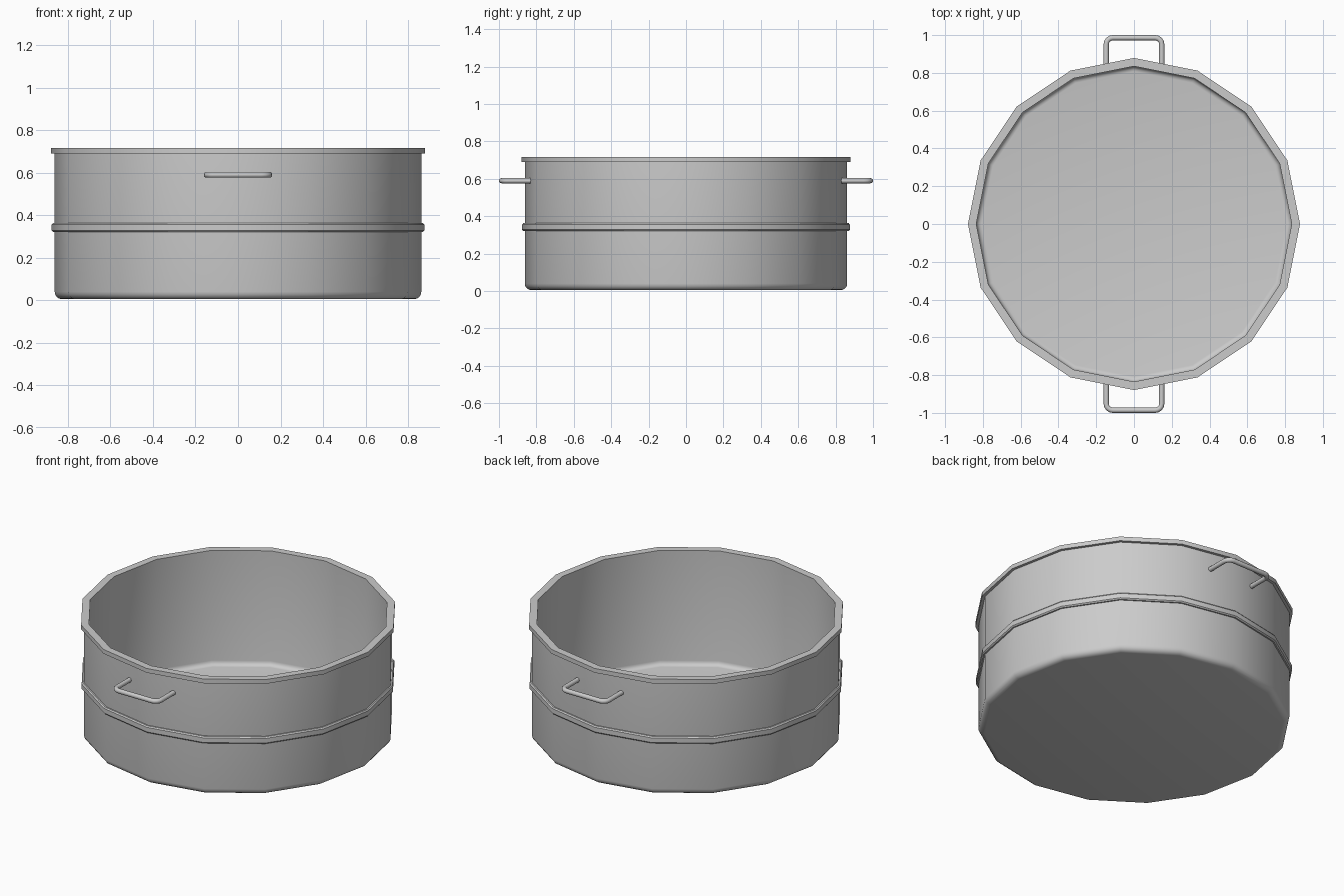
import bpy, bmesh, math
from mathutils import Vector

if "Cube" in bpy.data.objects:
    bpy.data.objects.remove(bpy.data.objects["Cube"])

SIDES = 16


def finish(name, bm, angle=30):
    bmesh.ops.remove_doubles(bm, verts=bm.verts, dist=1e-5)
    bmesh.ops.recalc_face_normals(bm, faces=bm.faces)
    me = bpy.data.meshes.new(name)
    bm.to_mesh(me)
    bm.free()
    ob = bpy.data.objects.new(name, me)
    bpy.context.collection.objects.link(ob)
    bpy.ops.object.select_all(action='DESELECT')
    ob.select_set(True)
    bpy.context.view_layer.objects.active = ob
    bpy.ops.object.shade_smooth_by_angle(angle=math.radians(angle))
    return ob


def lathe(name, profile, closed=False):
    """Revolve an (r, z) profile into a 16-sided body; open ends get capped."""
    bm = bmesh.new()
    rings = []
    for r, z in profile:
        rings.append([bm.verts.new((r * math.cos(2 * math.pi * i / SIDES),
                                    r * math.sin(2 * math.pi * i / SIDES), z))
                      for i in range(SIDES)])
    pairs = list(zip(rings, rings[1:]))
    if closed:
        pairs.append((rings[-1], rings[0]))
    for a, b in pairs:
        for i in range(SIDES):
            j = (i + 1) % SIDES
            bm.faces.new((a[i], a[j], b[j], b[i]))
    if not closed:
        bm.faces.new(rings[0])
        bm.faces.new(rings[-1])
    return finish(name, bm)


def corner(cx, cy, r, a0, a1, steps=4):
    return [(cx + r * math.cos(math.radians(a0 + (a1 - a0) * k / steps)),
             cy + r * math.sin(math.radians(a0 + (a1 - a0) * k / steps)))
            for k in range(steps + 1)]


# Pot body: rounded base, straight wall, flush inner wall and floor
outer = corner(0.827, 0.040, 0.035, -90, 0)
inner = corner(0.808, 0.046, 0.027, 0, -90)
lathe("pot_body", outer + [(0.862, 0.705), (0.835, 0.705)] + inner)

# Square rim around the opening
lathe("rim", [(0.835, 0.69), (0.879, 0.69), (0.879, 0.716), (0.835, 0.716)], closed=True)

# Raised band around the middle
lathe("middle_band", [(0.85, 0.321), (0.870, 0.321), (0.876, 0.328),
                      (0.876, 0.356), (0.870, 0.363), (0.85, 0.363)], closed=True)


# Loop handles: round rod swept along a U path
def handle(name, side):
    rod, n, z = 0.014, 12, 0.59
    path = [(-0.147, 0.825)] + corner(-0.112, 0.951, 0.035, 180, 90) \
        + corner(0.112, 0.951, 0.035, 90, 0) + [(0.147, 0.825)]
    pts = [Vector((x, y * side, z)) for x, y in path]
    bm = bmesh.new()
    rings = []
    for k, p in enumerate(pts):
        t = (pts[min(k + 1, len(pts) - 1)] - pts[max(k - 1, 0)]).normalized()
        if k in (0, 1):
            t = (pts[1] - pts[0]).normalized()
        if k >= len(pts) - 2:
            t = (pts[-1] - pts[-2]).normalized()
        u = t.cross(Vector((0, 0, 1)))
        rings.append([bm.verts.new(p + u * rod * math.cos(2 * math.pi * i / n)
                                   + Vector((0, 0, rod * math.sin(2 * math.pi * i / n))))
                      for i in range(n)])
    for a, b in zip(rings, rings[1:]):
        for i in range(n):
            j = (i + 1) % n
            bm.faces.new((a[i], a[j], b[j], b[i]))
    bm.faces.new(rings[0])
    bm.faces.new(rings[-1])
    finish(name, bm, 40)


handle("front_handle", -1)
handle("back_handle", 1)
